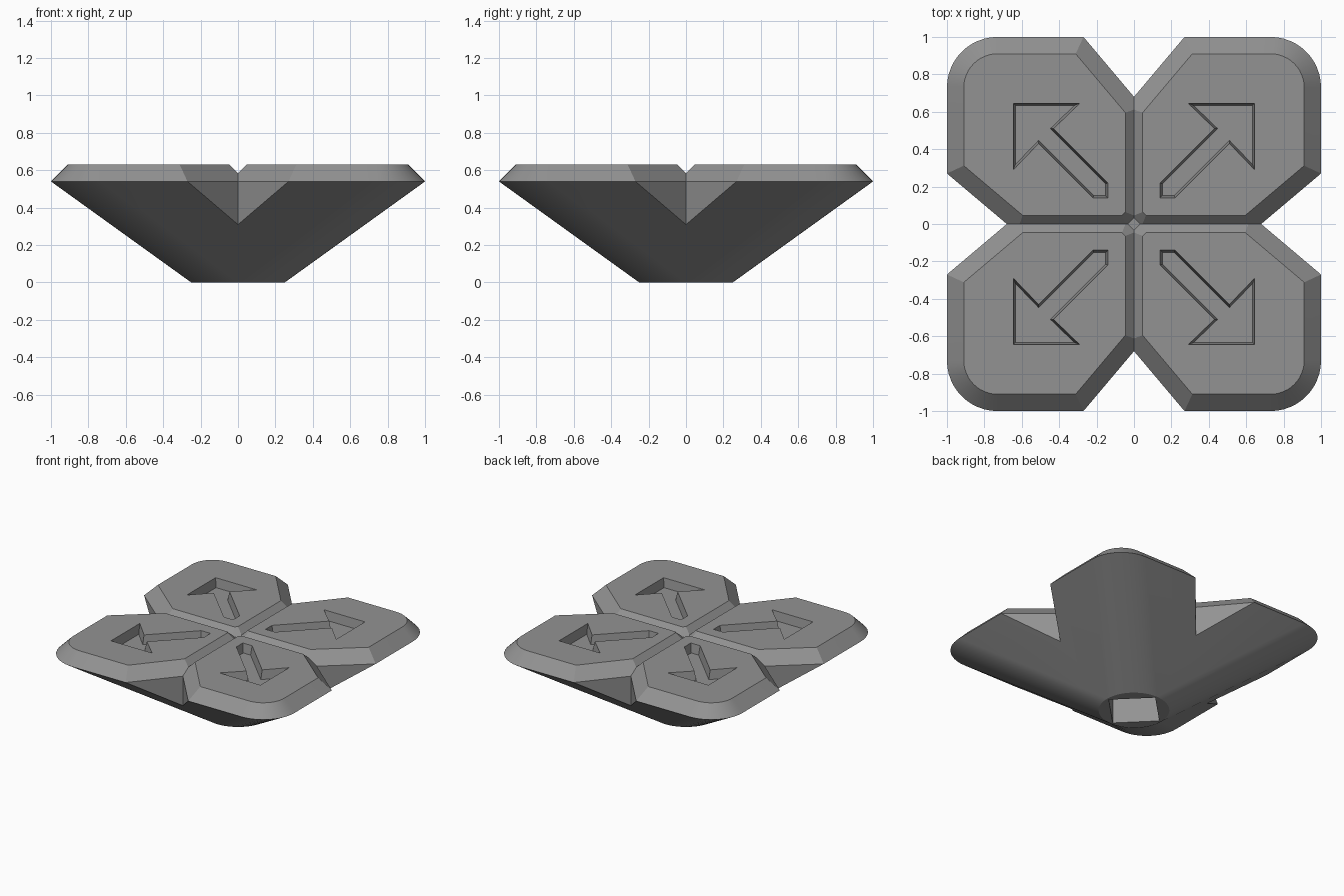
import bpy, bmesh, math
from mathutils import Vector, Matrix

if "Cube" in bpy.data.objects:
    bpy.data.objects.remove(bpy.data.objects["Cube"])

grey = bpy.data.materials.new("mid grey")
grey.diffuse_color = (0.29, 0.29, 0.29, 1)
grey.use_nodes = True
grey.node_tree.nodes["Principled BSDF"].inputs["Base Color"].default_value = grey.diffuse_color

RIM, TOP, BEVEL = 0.54, 0.63, 0.09


def offset(poly, d):
    """Grow a counter-clockwise outline by d with mitred corners."""
    out = []
    for i, p in enumerate(poly):
        p = Vector(p)
        a = (p - Vector(poly[i - 1])).normalized()
        b = (Vector(poly[(i + 1) % len(poly)]) - p).normalized()
        n1, n2 = Vector((a.y, -a.x)), Vector((b.y, -b.x))
        out.append(p + (n1 + n2) * d / (1 + n1.dot(n2)))
    return out


def rounded_square(core, radius, steps=12):
    """Square of half size core, grown by radius."""
    pts = []
    for q in range(4):
        c = math.radians(45 + 90 * q)
        cx, cy = core * math.copysign(1, math.cos(c)), core * math.copysign(1, math.sin(c))
        for i in range(steps + 1):
            t = math.radians(90 * q + 90 * i / steps)
            pts.append((cx + radius * math.cos(t), cy + radius * math.sin(t)))
    return pts


def loft(name, rings, turn=0):
    """Join (outline, height) rings into a closed solid."""
    bm = bmesh.new()
    rot = Matrix.Rotation(turn, 3, 'Z')
    loops = [[bm.verts.new(rot @ Vector((p[0], p[1], z))) for p in poly] for poly, z in rings]
    bm.faces.new(loops[0][::-1])
    bm.faces.new(loops[-1])
    for lo, hi in zip(loops, loops[1:]):
        n = len(lo)
        for i in range(n):
            j = (i + 1) % n
            bm.faces.new((lo[i], lo[j], hi[j], hi[i]))
    bmesh.ops.remove_doubles(bm, verts=bm.verts, dist=1e-5)
    bmesh.ops.recalc_face_normals(bm, faces=bm.faces)
    me = bpy.data.meshes.new(name)
    bm.to_mesh(me)
    bm.free()
    ob = bpy.data.objects.new(name, me)
    bpy.context.collection.objects.link(ob)
    me.materials.append(grey)
    return ob


# Knob body: round foot flaring to a rounded square with a bevelled top
body = loft("direction_pad", [
    (rounded_square(0, 0.25), 0),
    (rounded_square(0.73, 0.27), RIM),
    (rounded_square(0.73, 0.27 - BEVEL), TOP)])

cutters = []
notch = [(-0.54, -1.32), (0.54, -1.32), (0, -0.68)]
arrow = [(0.14, 0.14), (0.22, 0.14), (0.51, 0.43), (0.645, 0.29),
         (0.645, 0.645), (0.29, 0.645), (0.43, 0.51), (0.14, 0.22)]
for k in range(4):
    turn = k * math.pi / 2
    # V notch between neighbouring pads, with bevelled upper edges
    cutters.append(loft("notch_cutter", [
        (notch, -0.1), (notch, RIM), (offset(notch, 2 * BEVEL), RIM + 2 * BEVEL)], turn))
    # Recessed arrow
    cutters.append(loft("arrow_cutter", [
        (offset(arrow, -0.012), TOP - 0.07), (arrow, TOP), (arrow, TOP + 0.1)], turn))

# Crossing V grooves between the pads
for turn in (0, math.pi / 2):
    line = [(-0.001, -1.2), (0.001, -1.2), (0.001, 1.2), (-0.001, 1.2)]
    cutters.append(loft("groove_cutter", [
        (line, TOP - 0.045), (offset(line, 0.13), TOP + 0.085)], turn))

# Small chamfer where the grooves meet
diamond = [(0.11, 0), (0, 0.11), (-0.11, 0), (0, -0.11)]
cutters.append(loft("centre_cutter", [
    ([(x * 0.3, y * 0.3) for x, y in diamond], TOP - 0.055), (diamond, TOP), (diamond, TOP + 0.1)]))

# Square shaft socket in the foot
s = 0.165
cutters.append(loft("socket_cutter", [
    ([(-s, -s), (s, -s), (s, s), (-s, s)], z) for z in (-0.1, 0.4)], math.pi / 4))

bpy.context.view_layer.objects.active = body
body.select_set(True)
for c in cutters:
    mod = body.modifiers.new("cut", 'BOOLEAN')
    mod.operation, mod.solver, mod.object = 'DIFFERENCE', 'EXACT', c
    bpy.ops.object.modifier_apply(modifier=mod.name)
    bpy.data.objects.remove(c)

bpy.ops.object.shade_smooth_by_angle(angle=math.radians(25))
